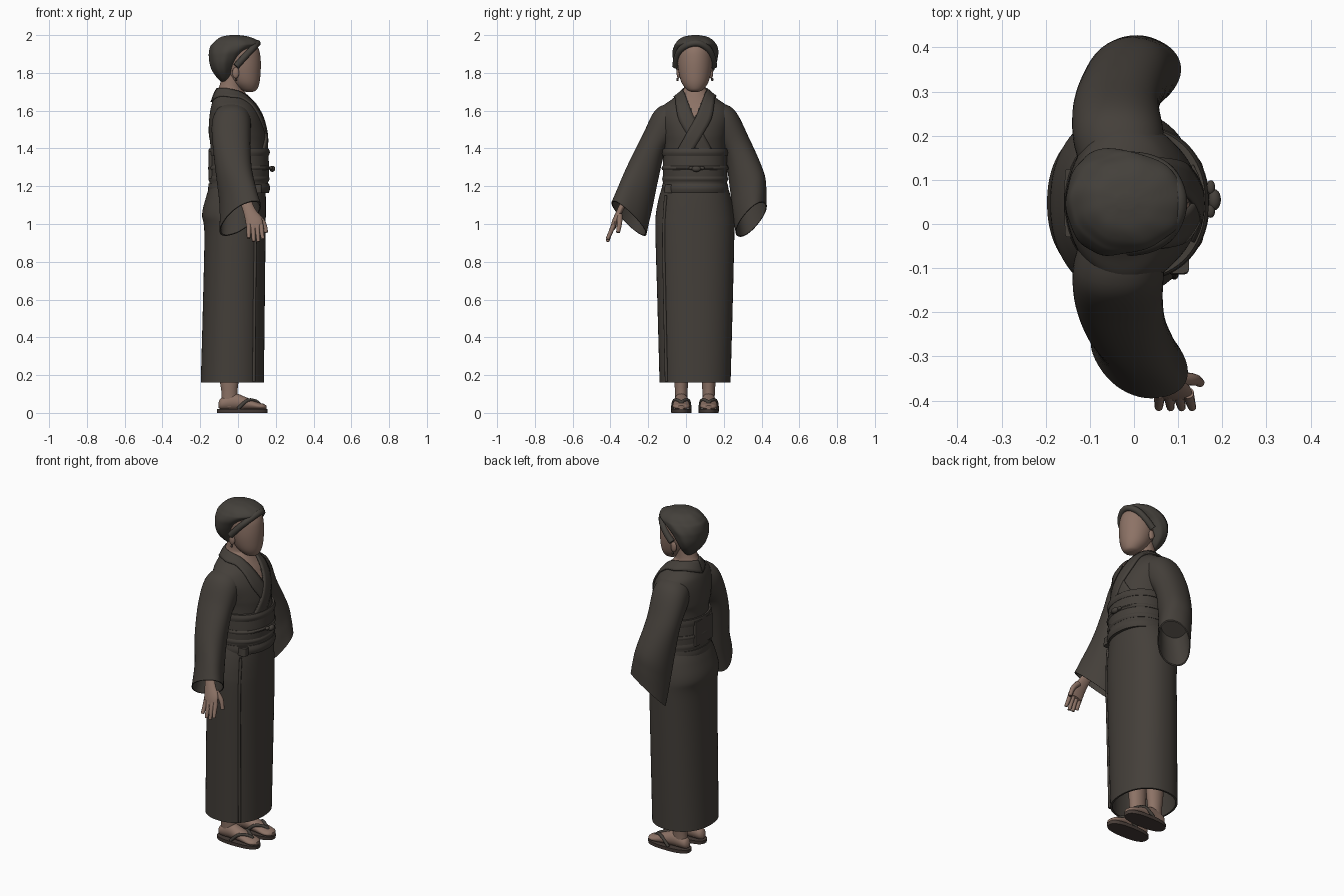
import bpy, math
from mathutils import Vector as V
from mathutils.bvhtree import BVHTree

CY = 0.047  # body's plane of symmetry


def material(name, rgb):
    m = bpy.data.materials.new(name)
    m.diffuse_color = (*rgb, 1)
    return m


CLOTH = material("dark cloth", (0.058, 0.050, 0.042))
SKIN = material("skin", (0.265, 0.170, 0.132))
HAIR = material("dark hair", (0.058, 0.052, 0.044))
SOLE = material("sandal brown", (0.062, 0.045, 0.038))


def make(name, verts, faces, mats, angle=40):
    me = bpy.data.meshes.new(name)
    me.from_pydata([tuple(v) for v in verts], [], faces)
    for m in mats:
        me.materials.append(m)
    me.polygons.foreach_set("use_smooth", [True] * len(me.polygons))
    me.set_sharp_from_angle(angle=math.radians(angle))
    ob = bpy.data.objects.new(name, me)
    bpy.context.collection.objects.link(ob)
    return ob


def spline(items, sub):
    """Catmull-Rom through tuples of vectors."""
    out, n = [], len(items)
    for i in range(n - 1):
        a, b, c, d = (items[max(0, min(n - 1, i + k))] for k in (-1, 0, 1, 2))
        for s in range(sub):
            t = s / sub
            out.append(tuple(0.5 * (2 * q + (r - p) * t + (2 * p - 5 * q + 4 * r - w) * t * t
                                    + (3 * q - p - 3 * r + w) * t ** 3)
                             for p, q, r, w in zip(a, b, c, d)))
    return out + [items[-1]]


def box(z, x0, x1, y0, y1):
    """Level ring given by its extents."""
    return (V(((x0 + x1) / 2, (y0 + y1) / 2, z)), V(((x1 - x0) / 2, 0, 0)), V((0, (y1 - y0) / 2, 0)))


def loft(name, rings, mats, n=48, sub=6, p=2.0, hollow=0, ripple=0):
    rings = spline([tuple(V(q) for q in r) for r in rings], sub)
    if hollow:  # turn the open end inward
        c, u, v = rings[-1]
        rings.append((c, u * 0.94, v * 0.94))
        c, u, v = rings[-1 - hollow]
        rings.append((c, u * 0.85, v * 0.85))
    verts = []
    for j, (c, u, v) in enumerate(rings):
        for i in range(n):
            a = 2 * math.pi * i / n
            k = 1 + ripple * math.sin(9 * a + 0.16 * j)
            x, y = (math.copysign(abs(f) ** (2 / p), f) * k for f in (math.cos(a), math.sin(a)))
            verts.append(c + u * x + v * y)
    faces = [(j * n + i, j * n + (i + 1) % n, (j + 1) * n + (i + 1) % n, (j + 1) * n + i)
             for j in range(len(rings) - 1) for i in range(n)]
    faces += [tuple(range(n))[::-1], tuple(range((len(rings) - 1) * n, len(rings) * n))]
    return make(name, verts, faces, mats)


def tube(name, pts, r, mat, r_end=None):
    cu = bpy.data.curves.new(name, "CURVE")
    cu.dimensions, cu.bevel_depth, cu.bevel_resolution, cu.use_fill_caps = "3D", r, 3, True
    pts = [q[0] for q in spline([(V(q),) for q in pts], 5)]
    s = cu.splines.new("POLY")
    s.points.add(len(pts) - 1)
    for i, q in enumerate(pts):
        s.points[i].co = (*q, 1)
        s.points[i].radius = 1 + ((r_end or r) / r - 1) * i / (len(pts) - 1)
    cu.materials.append(mat)
    ob = bpy.data.objects.new(name, cu)
    bpy.context.collection.objects.link(ob)


def ball(name, c, r, mat):
    loft(name, [(V(c) + V((0, 0, r[2] * math.sin(t))), (r[0] * math.cos(t), 0, 0), (0, r[1] * math.cos(t), 0))
                for t in [math.radians(d) for d in range(-88, 89, 22)]], [mat], n=20, sub=2)


# Torso of the robe; neck and V opening are skin
torso = loft("robe_torso", [box(1.15, -.15, .145, -.12, .215), box(1.40, -.146, .15, -.115, .21),
                            box(1.48, -.155, .148, -.125, .22), box(1.56, -.152, .128, -.14, .235),
                            box(1.62, -.143, .098, -.125, .22), box(1.66, -.13, .068, -.075, .17),
                            box(1.70, -.115, .035, -.025, .12), box(1.725, -.10, .022, -.01, .104),
                            box(1.80, -.08, .03, -.008, .102)], [CLOTH, SKIN], n=72, sub=8)
for f in torso.data.polygons:
    x, y, z = f.center
    if z > 1.705 or (x > -.03 and z > 1.55 + 2.7 * abs(y - CY)):
        f.material_index = 1
tree = BVHTree.FromPolygons([v.co for v in torso.data.vertices], [tuple(f.vertices) for f in torso.data.polygons])


def on_torso(q):
    if len(q) == 2:
        hit = tree.ray_cast(V((1, q[0], q[1])), V((-1, 0, 0)))[0]
        return hit or tree.find_nearest(V((0, *q)))[0]
    return tree.find_nearest(V(q))[0]


# Crossed collar bands, the wearer's left over the right
inner = [(-.11, .047, 1.712), (-.045, .105, 1.712), (.098, 1.685), (.075, 1.62), (.047, 1.555), (0, 1.47), (-.04, 1.395)]
outer = [(-.14, .047, 1.645), (-.05, .15, 1.67), (.148, 1.66), (.145, 1.62), (.13, 1.55), (.085, 1.47), (.04, 1.395)]
for side, lift in ((1, .005), (-1, .002)):
    flip = lambda q: q if side > 0 else (*q[:-2], 2 * CY - q[-2], q[-1])
    rows = spline([(on_torso(flip(a)), on_torso(flip(b))) for a, b in zip(inner, outer)], 6)
    verts = []
    for a, b in rows:
        for k in range(5):
            co, no, _, _ = tree.find_nearest(a.lerp(b, k / 4))
            verts.append(co + no * lift)
    faces = [(j * 5 + k, j * 5 + k + 1, j * 5 + k + 6, j * 5 + k + 5) for j in range(len(rows) - 1) for k in range(4)]
    band = make("collar_band", verts, faces, [CLOTH])
    mod = band.modifiers.new("thickness", "SOLIDIFY")
    mod.thickness, mod.offset = .01, 0

# Skirt, hollow at the hem, with its wrap edge
loft("robe_skirt", [box(1.20, -.15, .145, -.125, .22), box(1.14, -.17, .147, -.143, .238),
                    box(1.05, -.19, .147, -.16, .254), box(.95, -.178, .146, -.162, .256),
                    box(.6, -.185, .142, -.152, .248), box(.16, -.197, .137, -.14, .236)],
     [CLOTH], n=72, p=2.2, hollow=6)
tube("skirt_wrap_edge", [(.094, -.108, 1.15), (.092, -.118, .95), (.088, -.113, .6), (.084, -.104, .165)], .008, CLOTH)

# Sash: body, raised edges, cord and knot
for name, z0, z1, g in (("sash", 1.20, 1.385, 0), ("sash_upper_fold", 1.36, 1.40, .004),
                        ("sash_lower_fold", 1.165, 1.215, .005), ("sash_middle_fold", 1.225, 1.255, .003),
                        ("sash_cord", 1.287, 1.307, .006)):
    loft(name, [box(z0, -.151 - g, .158 + g, -.121 - g, .217 + g), box((z0 + z1) / 2, -.153 - g, .165 + g, -.123 - g, .219 + g),
                box(z1, -.150 - g, .158 + g, -.119 - g, .215 + g)], [CLOTH], n=72, sub=3, p=2.15)
ball("cord_knot", (.182, .055, 1.292), (.015, .024, .016), CLOTH)
for dy in (-.025, .028):
    ball("cord_loop", (.174, .055 + dy, 1.296), (.01, .016, .01), CLOTH)
loft("sash_back_panel", [box(1.24, -.157, -.13, -.03, .125), box(1.385, -.157, -.13, -.03, .125)], [CLOTH], sub=2, p=8)
loft("sash_tab", [box(1.165, .075, .125, -.115, -.07), box(1.21, .075, .125, -.112, -.07)], [CLOTH], n=24, sub=2, p=4)

# Wide sleeves from shoulder to open cuff
loft("right_sleeve", [((-.025, -.02, 1.575), (0, -.02, .075), (.09, 0, 0)), ((-.035, -.10, 1.53), (0, -.055, .08), (.103, 0, 0)),
                      ((-.035, -.168, 1.43), (0, -.06, .045), (.10, 0, 0)),
                      ((-.022, -.225, 1.28), (.01, -.078, .045), (.094, 0, .01)),
                      ((0, -.268, 1.14), (.03, -.088, .065), (.092, 0, .015)),
                      ((.012, -.302, 1.03), (.055, -.09, .09), (.092, .02, .02))], [CLOTH], p=2.2, hollow=10)
loft("left_sleeve", [((-.025, .115, 1.575), (0, .02, .075), (.09, 0, 0)), ((-.035, .195, 1.53), (0, .055, .08), (.103, 0, 0)),
                     ((-.04, .268, 1.41), (0, .066, .045), (.097, 0, 0)),
                     ((-.02, .322, 1.23), (.02, .088, .05), (.095, -.01, .01)),
                     ((-.005, .336, 1.12), (.035, .085, .07), (.09, -.025, .015)),
                     ((.008, .345, 1.025), (.05, .07, .09), (.082, -.04, .02))], [CLOTH], p=2.2, hollow=10)

# Right forearm and hand
loft("right_hand", [((-.01, -.24, 1.28), (.035, 0, 0), (0, .03, .01)), ((.038, -.318, 1.13), (.029, 0, .01), (0, .025, .01)),
                    ((.06, -.35, 1.07), (.031, 0, .01), (0, .022, .01)), ((.083, -.372, 1.02), (.043, 0, .01), (0, .021, .01)),
                    ((.09, -.388, .97), (.043, 0, .008), (0, .014, .006))], [SKIN], n=24)
for i, tip in enumerate(((.056, .925), (.083, .908), (.108, .906), (.132, .92))):
    x = .058 + .0215 * i
    tube("right_finger", [(x, -.383, .995), ((x + tip[0]) / 2, -.402, .95), (tip[0], -.416, tip[1])], .0135, SKIN, .009)
tube("right_thumb", [(.10, -.352, 1.045), (.135, -.352, 1.005), (.15, -.36, .955)], .017, SKIN, .01)


def head_ring(z, x0, x1, w, y=CY):
    return box(z, x0, x1, y - w, y + w)


# Head, ears, earrings and swept hair
loft("head", [head_ring(*r) for r in ((1.70, .04, .08, .02), (1.712, .01, .10, .044), (1.75, -.035, .114, .071),
                                      (1.81, -.07, .12, .087), (1.87, -.09, .12, .092), (1.92, -.09, .112, .088),
                                      (1.955, -.06, .09, .07), (1.975, -.04, .04, .04))], [SKIN])
loft("hair", [head_ring(*r, y=.05) for r in ((1.752, -.09, -.05, .04), (1.775, -.112, -.035, .068), (1.81, -.137, -.022, .096),
                                             (1.85, -.15, -.002, .113), (1.89, -.154, .03, .12), (1.915, -.152, .06, .121),
                                             (1.94, -.146, .10, .115), (1.955, -.135, .116, .107), (1.975, -.115, .098, .09),
                                             (1.992, -.085, .055, .06), (2.0, -.04, .005, .016))], [HAIR], n=88, ripple=.012)
tube("hair_fringe", [(-.01, -.055, 1.835), (.035, -.047, 1.885), (.073, -.025, 1.925), (.098, .02, 1.952), (.10, .07, 1.955),
                     (.075, .118, 1.925), (.035, .14, 1.88), (-.01, .147, 1.835)], .018, HAIR)
for s in (-1, 1):
    ball("ear", (-.012, CY + s * .086, 1.80), (.018, .011, .03), SKIN)
    ball("earring", (-.01, CY + s * .092, 1.765), (.006, .006, .009), SOLE)

# Legs, feet and sandals
for y in (-.025, .12):
    loft("leg", [box(.035, -.09, 0, y - .03, y + .03), box(.11, -.088, -.003, y - .033, y + .033),
                 box(.2, -.097, .005, y - .038, y + .038), box(.5, -.10, .02, y - .05, y + .05)], [SKIN], n=24)
    loft("foot", [((x, y, z), (0, w, 0), (0, 0, h)) for x, w, z, h in
                  ((-.103, .012, .042, .014), (-.085, .03, .05, .032), (-.02, .037, .06, .044), (.04, .042, .05, .034),
                   (.105, .046, .036, .02), (.135, .038, .033, .015), (.15, .02, .03, .009))], [SKIN], n=24)
    loft("sandal_sole", [box(0, -.11, .155, y - .053, y + .053), box(.02, -.112, .157, y - .054, y + .054)],
         [SOLE], sub=1, p=2.5)
    for s in (-1, 1):
        tube("sandal_strap", [(.118, y, .04), (.095, y + s * .008, .062), (.05, y + s * .037, .066), (.0, y + s * .046, .022)],
             .009, CLOTH)
